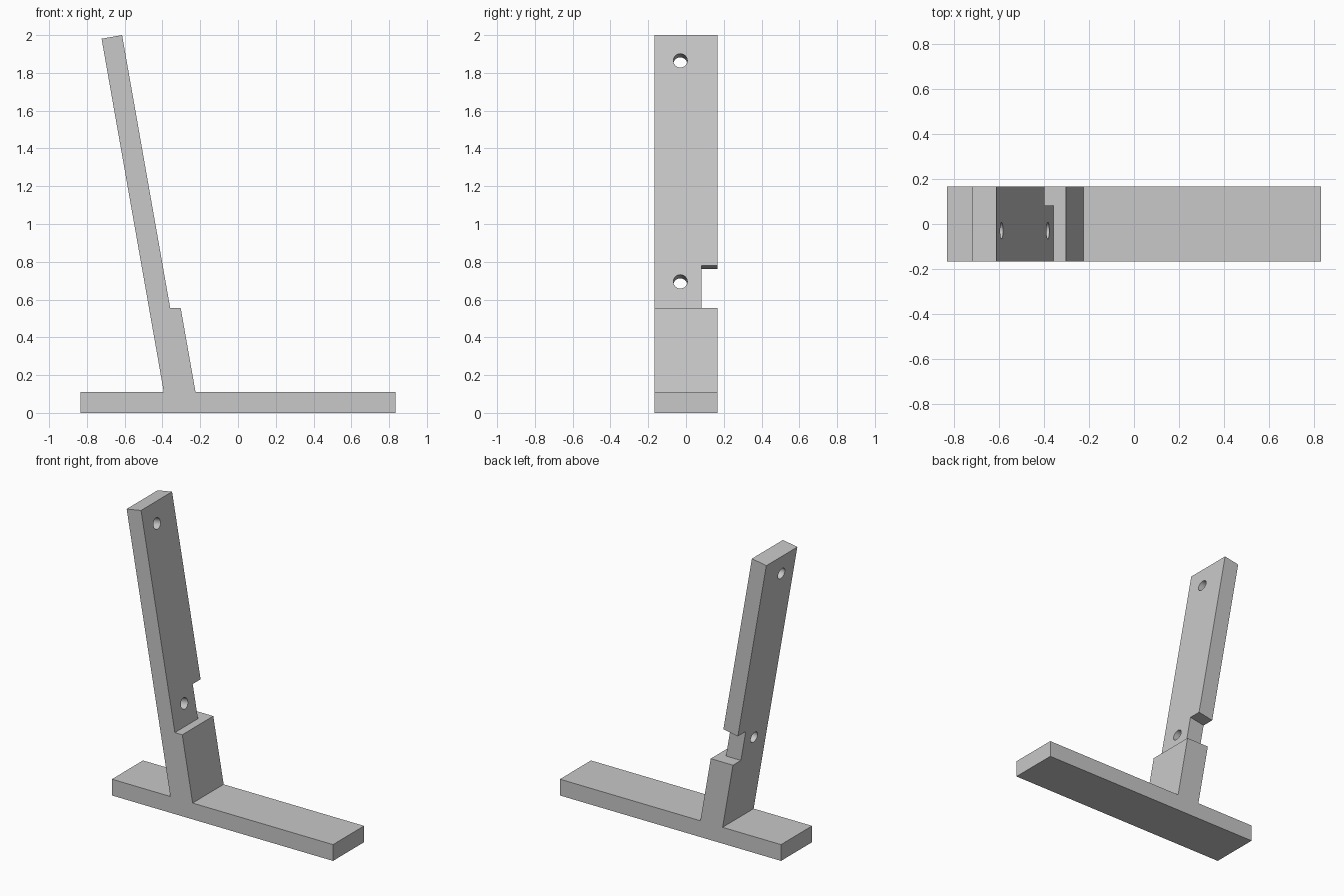
import bpy, bmesh, math
from mathutils import Vector

if "Cube" in bpy.data.objects:
    bpy.data.objects.remove(bpy.data.objects["Cube"])

LEAN = math.radians(10)
T = math.tan(LEAN)
HALF_W = 0.167
FOOT_TOP = 0.111
LEDGE = 0.555

grey = bpy.data.materials.new("light grey")
grey.diffuse_color = (0.58, 0.58, 0.58, 1)
grey.use_nodes = True
grey.node_tree.nodes["Principled BSDF"].inputs["Base Color"].default_value = grey.diffuse_color


def prism(name, profile, y0, y1):
    """Extrude an x-z profile from y0 to y1."""
    bm = bmesh.new()
    face = bm.faces.new([bm.verts.new((x, y0, z)) for x, z in profile])
    res = bmesh.ops.extrude_face_region(bm, geom=[face])
    verts = [v for v in res["geom"] if isinstance(v, bmesh.types.BMVert)]
    bmesh.ops.translate(bm, verts=verts, vec=(0, y1 - y0, 0))
    bmesh.ops.recalc_face_normals(bm, faces=bm.faces)
    mesh = bpy.data.meshes.new(name)
    bm.to_mesh(mesh)
    bm.free()
    mesh.materials.append(grey)
    obj = bpy.data.objects.new(name, mesh)
    bpy.context.collection.objects.link(obj)
    return obj


def cut(target, cutter):
    mod = target.modifiers.new(cutter.name, 'BOOLEAN')
    mod.operation = 'DIFFERENCE'
    mod.solver = 'EXACT'
    mod.object = cutter
    bpy.context.view_layer.objects.active = target
    bpy.ops.object.modifier_apply(modifier=mod.name)
    bpy.data.objects.remove(cutter)


def front_x(z):
    """x of the leaning arm's front face at height z."""
    return -0.359 - (z - LEDGE) * T


# Flat foot, leaning arm and thicker arm root as one solid
stand = prism("leaning_stand", [
    (-0.833, 0), (0.833, 0), (0.833, FOOT_TOP),
    (-0.225, FOOT_TOP), (-0.225 - (LEDGE - FOOT_TOP) * T, LEDGE),
    (front_x(LEDGE), LEDGE), (front_x(2.0), 2.0),
    (front_x(2.0) - 0.11 * math.cos(LEAN), 2.0 - 0.11 * math.sin(LEAN)),
    (-0.393, FOOT_TOP), (-0.833, FOOT_TOP)], -HALF_W, HALF_W)

# Side notch just above the ledge, its upper face square to the arm
nx, nz = front_x(0.78), 0.78
cut(stand, prism("notch_cutter", [
    (-0.7, LEDGE), (-0.1, LEDGE),
    (-0.1, nz + (-0.1 - nx) * T), (-0.7, nz + (-0.7 - nx) * T)], 0.082, 0.3))

# Two screw holes drilled square through the arm
axis = Vector((math.cos(LEAN), 0, math.sin(LEAN)))
for z in (0.695, 1.865):
    bpy.ops.mesh.primitive_cylinder_add(
        vertices=32, radius=0.037, depth=0.4,
        location=(front_x(z), -0.03, z),
        rotation=axis.to_track_quat('Z', 'Y').to_euler())
    hole = bpy.context.object
    hole.name = "hole_cutter"
    hole.data.materials.append(grey)
    cut(stand, hole)

bpy.ops.object.select_all(action='DESELECT')
stand.select_set(True)
bpy.context.view_layer.objects.active = stand
bpy.ops.object.shade_smooth_by_angle(angle=math.radians(30))
